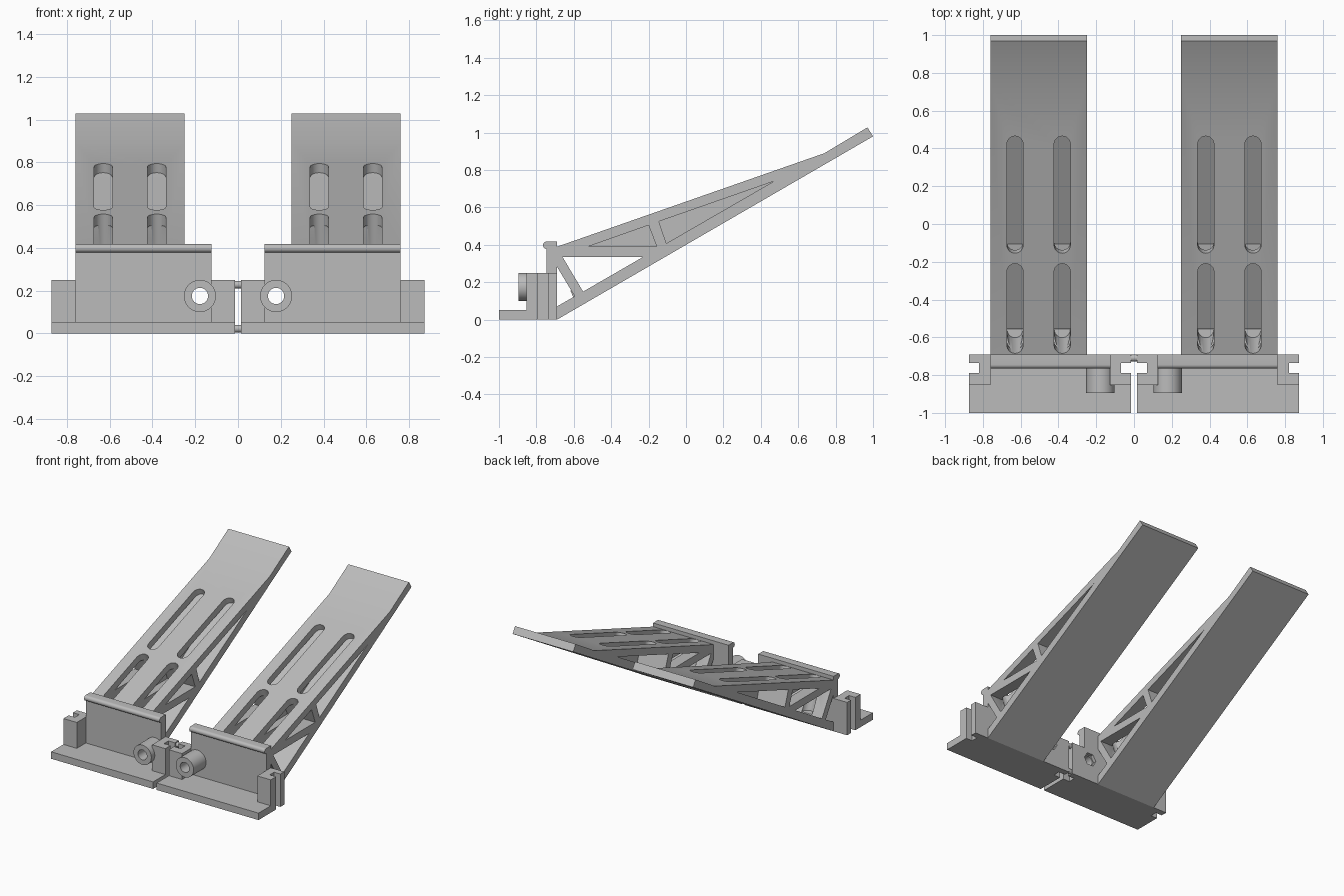
import bpy, bmesh, math
from mathutils import Vector

cube = bpy.data.objects.get("Cube")
if cube:
    bpy.data.objects.remove(cube, do_unlink=True)

grey = bpy.data.materials.new("plain grey")
grey.use_nodes = True
grey.diffuse_color = (0.5, 0.5, 0.5, 1)
grey.node_tree.nodes["Principled BSDF"].inputs["Base Color"].default_value = (0.5, 0.5, 0.5, 1)


def loft(name, ring_a, ring_b):
    """Closed solid between two matching rings of points."""
    bm = bmesh.new()
    a = [bm.verts.new(p) for p in ring_a]
    b = [bm.verts.new(p) for p in ring_b]
    bm.faces.new(a)
    bm.faces.new(b)
    for i in range(len(a)):
        j = (i + 1) % len(a)
        bm.faces.new((a[i], a[j], b[j], b[i]))
    bmesh.ops.recalc_face_normals(bm, faces=bm.faces[:])
    mesh = bpy.data.meshes.new(name)
    bm.to_mesh(mesh)
    bm.free()
    mesh.materials.append(grey)
    obj = bpy.data.objects.new(name, mesh)
    bpy.context.collection.objects.link(obj)
    return obj


def side_prism(name, yz, x0, x1):
    return loft(name, [(x0, y, z) for y, z in yz], [(x1, y, z) for y, z in yz])


def plan_prism(name, xy, z0, z1):
    return loft(name, [(x, y, z0) for x, y in xy], [(x, y, z1) for x, y in xy])


def circle(cx, cy, r, n):
    return [(cx + r * math.cos(math.tau * i / n), cy + r * math.sin(math.tau * i / n))
            for i in range(n)]


def rod_y(name, x, z, r, y0, y1, n=40):
    ring = circle(x, z, r, n)
    return loft(name, [(u, y0, v) for u, v in ring], [(u, y1, v) for u, v in ring])


def activate(obj):
    bpy.ops.object.select_all(action='DESELECT')
    obj.select_set(True)
    bpy.context.view_layer.objects.active = obj


def cut(obj, cutter):
    activate(obj)
    mod = obj.modifiers.new("cut", 'BOOLEAN')
    mod.operation = 'DIFFERENCE'
    mod.solver = 'EXACT'
    mod.object = cutter
    bpy.ops.object.modifier_apply(modifier=mod.name)
    bpy.data.objects.remove(cutter, do_unlink=True)


def finish(obj, mirrored=True):
    activate(obj)
    if mirrored:
        obj.modifiers.new("mirror", 'MIRROR').use_mirror_merge = False
        bpy.ops.object.modifier_apply(modifier="mirror")
    bpy.ops.object.shade_smooth_by_angle(angle=math.radians(30))


IN, OUT, MID = 0.25, 0.76, 0.505
BACK = -0.69

# Ramp wedge with a kinked tip
ramp = side_prism("ramps", [(BACK, 0), (1, 0.98), (0.97, 1.028), (0.74, 0.89), (BACK, 0.39)], IN, OUT)

# Open truss windows, right through the ramp
for tri in ([(-0.66, 0.335), (-0.23, 0.335), (-0.55, 0.15)],
            [(-0.70, 0.30), (-0.70, 0.065), (-0.595, 0.125)]):
    cut(ramp, side_prism("cutter", tri, IN - 0.1, OUT + 0.1))

# Upper truss windows, on either side of a thin middle web
for tri in ([(-0.52, 0.392), (-0.20, 0.505), (-0.157, 0.392)],
            [(-0.145, 0.525), (0.47, 0.74), (-0.105, 0.408)]):
    for x0, x1 in ((IN - 0.1, MID - 0.02), (MID + 0.02, OUT + 0.1)):
        cut(ramp, side_prism("cutter", tri, x0, x1))

# Rounded slots, square to the top face and down to the bottom plate
tilt = math.atan(0.35)
normal = Vector((0, -math.sin(tilt), math.cos(tilt)))
for cx in (0.38, 0.63):
    for y0, y1 in ((-0.685, -0.21), (-0.155, 0.465)):
        r = 0.043
        top, floor = [], []
        for i in range(26):
            half = i // 13
            a = math.pi * ((i % 13) / 12 + half)
            y = (y0 + r if half else y1 - r) + r * math.sin(a)
            p = Vector((cx + r * math.cos(a), y, 0.39 + 0.35 * (y - BACK)))
            depth = (p.z - 0.58 * (y - BACK) - 0.073) / (normal.z - 0.58 * normal.y)
            top.append(p + normal * 0.03)
            floor.append(p - normal * depth)
        cut(ramp, loft("cutter", top, floor))
finish(ramp)

# Stubs of the lower strut left inside the slots
finish(side_prism("strut_stubs", [(-0.618, 0.155), (-0.555, 0.155), (-0.55, 0.145), (-0.60, 0.115)],
                  IN + 0.01, OUT - 0.01))

# Front wall with bolt hole and hexagonal recess behind
BX, BZ = 0.178, 0.175
wall = side_prism("front_walls", [(-0.745, 0), (BACK, 0), (BACK, 0.39), (-0.745, 0.39)], 0.125, OUT)
cut(wall, rod_y("cutter", BX, BZ, 0.038, -1, -0.6))
cut(wall, rod_y("cutter", BX, BZ, 0.052, -0.715, -0.6, 6))
finish(wall)

# Rounded lip along the wall top
lip = [(BACK, 0.378), (BACK, 0.418)]
lip += [(-0.745 + 0.02 * math.cos(a), 0.398 + 0.02 * math.sin(a))
        for a in (math.pi * (0.5 + i / 10) for i in range(11))]
finish(side_prism("wall_lips", lip, 0.125, OUT))

# Bolt tubes
tube = rod_y("bolt_tubes", BX, BZ, 0.075, -0.895, -0.74)
cut(tube, rod_y("cutter", BX, BZ, 0.038, -1, -0.6))
finish(tube)

# Base plates, notched at the outer ends and at the centre
GAP, END, N0, N1 = 0.015, 0.873, -0.79, -0.737
centre_notch = [(GAP, N1), (0.07, N1), (0.07, N0), (GAP, N0)]
end_notch = [(END, N0), (0.82, N0), (0.82, N1), (END, N1)]
finish(plan_prism("base_plates", [(GAP, BACK)] + centre_notch + [(GAP, -1), (END, -1)]
                  + end_notch + [(END, BACK)], 0, 0.053))

# Notched posts at the outer ends and the centre
finish(plan_prism("end_posts", [(OUT, BACK), (OUT, -0.853), (END, -0.853)]
                  + end_notch + [(END, BACK)], 0, 0.25))
finish(plan_prism("centre_posts", [(GAP, BACK)] + centre_notch
                  + [(GAP, -0.853), (0.126, -0.853), (0.126, BACK)], 0, 0.25))

# Small round links joining the two halves
for label, z in (("lower_link", 0.022), ("upper_link", 0.228)):
    finish(side_prism(label, circle(-0.71, z, 0.018, 16), -0.02, 0.02), mirrored=False)
